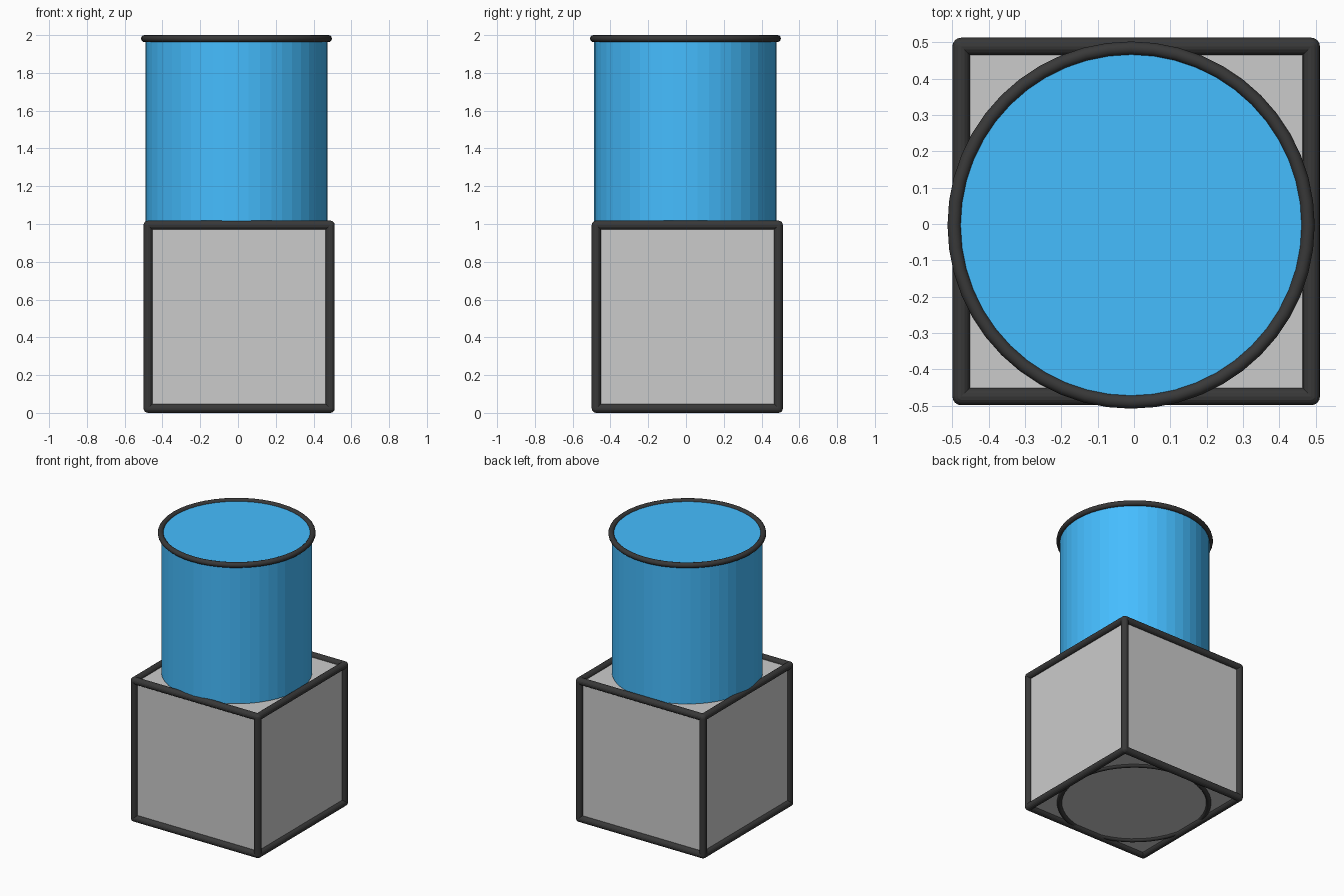
import bpy, bmesh
from math import cos, sin, tau
from mathutils import Vector, Matrix

if "Cube" in bpy.data.objects:
    bpy.data.objects.remove(bpy.data.objects["Cube"])


def material(name, rgb):
    m = bpy.data.materials.new(name)
    m.diffuse_color = (*rgb, 1)
    m.use_nodes = True
    m.node_tree.nodes["Principled BSDF"].inputs["Base Color"].default_value = m.diffuse_color
    return m


def add_object(name, bm, mat=None, smooth=False):
    bmesh.ops.recalc_face_normals(bm, faces=bm.faces)
    for f in bm.faces:
        f.smooth = smooth
    me = bpy.data.meshes.new(name)
    bm.to_mesh(me)
    bm.free()
    ob = bpy.data.objects.new(name, me)
    bpy.context.collection.objects.link(ob)
    if mat:
        me.materials.append(mat)
    return ob


def ring(name, centre, major, minor, mat, segs=48, sides=12):
    bm = bmesh.new()
    loops = []
    for i in range(segs):
        a = tau * i / segs
        loop = []
        for j in range(sides):
            b = tau * j / sides
            r = major + minor * cos(b)
            loop.append(bm.verts.new(Vector(centre) + Vector((r * cos(a), r * sin(a), minor * sin(b)))))
        loops.append(loop)
    for i in range(segs):
        p, q = loops[i], loops[(i + 1) % segs]
        for j in range(sides):
            k = (j + 1) % sides
            bm.faces.new((p[j], q[j], q[k], p[k]))
    return add_object(name, bm, mat, True)


blue = material("blue", (0.06, 0.51, 1.0))
black = material("black", (0.04, 0.04, 0.04))

# Grey cube
HALF, Z0, Z1, ROD = 0.482, 0.024, 0.994, 0.024
CX, CY = 0.006, 0.007
cube_frame = Matrix.Translation((CX, CY, (Z0 + Z1) / 2)) @ Matrix.Diagonal((2 * HALF, 2 * HALF, Z1 - Z0, 1))
bm = bmesh.new()
bmesh.ops.create_cube(bm, size=1, matrix=cube_frame)
edges = [(e.verts[0].co.copy(), e.verts[1].co.copy()) for e in bm.edges]
corners = [v.co.copy() for v in bm.verts]
add_object("base_cube", bm)

# Black rods along the cube edges, with round corners
bm = bmesh.new()
for a, b in edges:
    d = b - a
    frame = Matrix.Translation((a + b) / 2) @ d.to_track_quat('Z', 'Y').to_matrix().to_4x4()
    bmesh.ops.create_cone(bm, cap_ends=True, segments=16, radius1=ROD, radius2=ROD, depth=d.length, matrix=frame)
for c in corners:
    bmesh.ops.create_uvsphere(bm, u_segments=16, v_segments=8, radius=ROD, matrix=Matrix.Translation(c))
add_object("cube_edge_rods", bm, black)

# Blue cylinder on top
bm = bmesh.new()
bmesh.ops.create_cone(bm, cap_ends=True, segments=48, radius1=0.483, radius2=0.483, depth=0.985,
                      matrix=Matrix.Translation((-0.008, -0.003, 1.4925)))
add_object("upper_cylinder", bm, blue)

# Black rings: cylinder rim and cube underside
ring("top_rim_ring", (-0.008, -0.003, 1.9815), 0.487, 0.0185, black)
ring("underside_ring", (0.002, 0.003, 0.026), 0.482, 0.0165, black)
